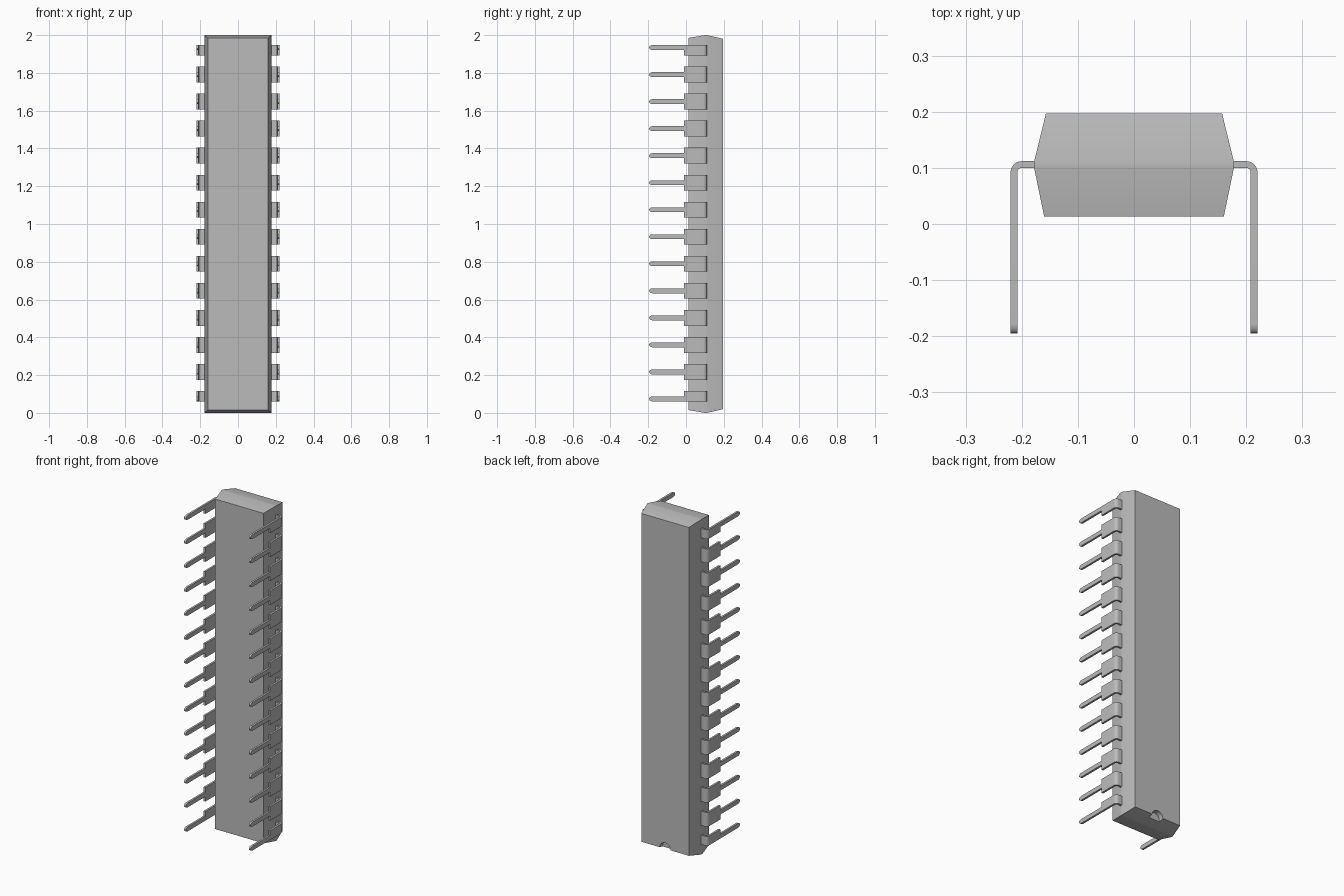
import bpy
import bmesh
from math import sin, cos, pi, radians

cube = bpy.data.objects.get("Cube")
if cube:
    bpy.data.objects.remove(cube, do_unlink=True)

grey = bpy.data.materials.new("plain_grey")
grey.use_nodes = True
grey.diffuse_color = (0.5, 0.5, 0.5, 1)
grey.node_tree.nodes["Principled BSDF"].inputs["Base Color"].default_value = (0.5, 0.5, 0.5, 1)


def add_object(name, bm):
    bmesh.ops.recalc_face_normals(bm, faces=bm.faces)
    mesh = bpy.data.meshes.new(name)
    bm.to_mesh(mesh)
    bm.free()
    mesh.materials.append(grey)
    obj = bpy.data.objects.new(name, mesh)
    bpy.context.collection.objects.link(obj)
    return obj


def select_only(obj):
    bpy.ops.object.select_all(action='DESELECT')
    obj.select_set(True)
    bpy.context.view_layer.objects.active = obj


def loft(bm, rings):
    """Skin a list of four-cornered rings and cap both ends."""
    loops = [[bm.verts.new(p) for p in ring] for ring in rings]
    for a, b in zip(loops, loops[1:]):
        for i in range(4):
            j = (i + 1) % 4
            bm.faces.new((a[i], a[j], b[j], b[i]))
    bm.faces.new(loops[0])
    bm.faces.new(loops[-1])


# Package body: two tapered halves meeting at a thin flat band
def body_ring(y, half_x, inset):
    lo, hi = inset, 2 - inset
    return [(-half_x, y, lo), (half_x, y, lo), (half_x, y, hi), (-half_x, y, hi)]


bm = bmesh.new()
loft(bm, [body_ring(0.013, 0.16, 0.015), body_ring(0.10, 0.178, 0),
          body_ring(0.111, 0.178, 0), body_ring(0.197, 0.157, 0.02)])
body = add_object("package_body", bm)

# Half-round notch in the lower back edge
bpy.ops.mesh.primitive_cylinder_add(vertices=32, radius=0.037, depth=0.06,
                                    location=(0, 0.197, 0.018), rotation=(pi / 2, 0, 0))
cutter = bpy.context.object
cutter.name = "notch_cutter"
cutter.hide_render = True
notch = body.modifiers.new("notch", 'BOOLEAN')
notch.operation = 'DIFFERENCE'
notch.solver = 'EXACT'
notch.object = cutter
select_only(body)
bpy.ops.object.modifier_apply(modifier=notch.name)
bpy.data.objects.remove(cutter, do_unlink=True)
bpy.ops.object.shade_smooth_by_angle(angle=radians(15))

# Leads: bent strips with wide shoulders and narrow rounded tips
THICK, OUT_X, OUT_Y, BEND = 0.012, 0.22, 0.112, 0.02
WIDE, THIN, TIP = 0.042, 0.013, -0.195


def add_lead(bm, side, z, below, above):
    # Each station: outer xy, inner xy, reach below and above the lead centre
    stations = [((0.16, OUT_Y), (0.16, OUT_Y - THICK), below, above)]
    cx, cy = OUT_X - BEND, OUT_Y - BEND
    for i in range(9):
        a = pi / 2 * (1 - i / 8)
        r = BEND - THICK
        stations.append(((cx + BEND * cos(a), cy + BEND * sin(a)),
                         (cx + r * cos(a), cy + r * sin(a)), below, above))

    def straight(y, lo, hi):
        stations.append(((OUT_X, y), (OUT_X - THICK, y), lo, hi))

    straight(-0.01, below, above)
    straight(-0.01, THIN, THIN)
    for i in range(6):
        a = pi / 2 * i / 6
        w = THIN * cos(a)
        straight(TIP + 0.018 * (1 - sin(a)), w, w)
    straight(TIP, 0.004, 0.004)
    loft(bm, [[(side * o[0], o[1], z - lo), (side * o[0], o[1], z + hi),
               (side * n[0], n[1], z + hi), (side * n[0], n[1], z - lo)]
              for o, n, lo, hi in stations])


COUNT, FIRST, LAST = 14, 0.074, 1.934
for side, label in ((1, "left"), (-1, "right")):
    bm = bmesh.new()
    for i in range(COUNT):
        z = FIRST + (LAST - FIRST) * i / (COUNT - 1)
        below = THIN if i == 0 else WIDE
        above = THIN if i == COUNT - 1 else WIDE
        add_lead(bm, side, z, below, above)
    leads = add_object(label + "_leads", bm)
    select_only(leads)
    bpy.ops.object.shade_smooth_by_angle(angle=radians(30))
